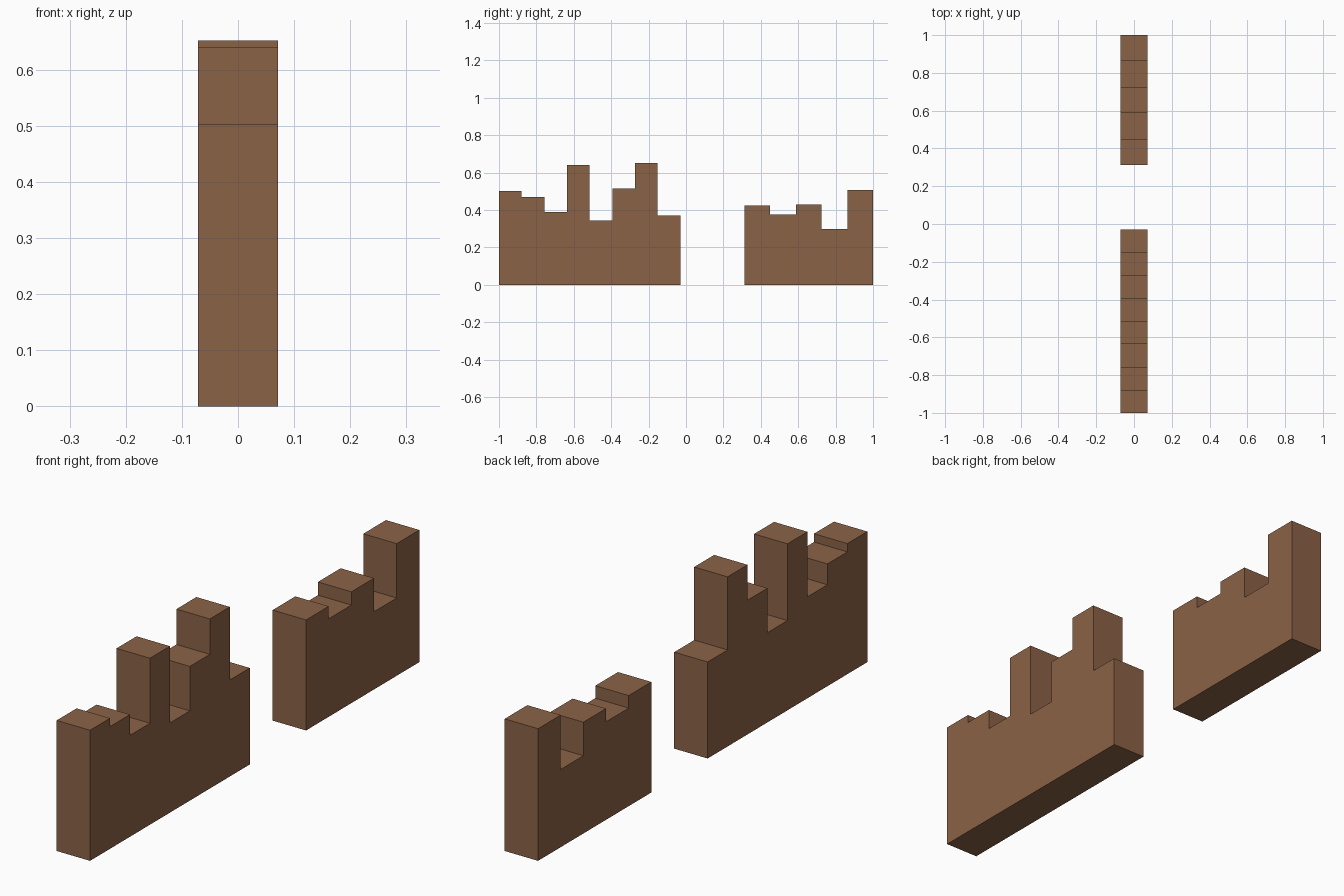
import bpy
import bmesh

default = bpy.data.objects.get("Cube")
if default:
    bpy.data.objects.remove(default, do_unlink=True)

HALF_THICKNESS = 0.071

# Single earthy brown for the whole ruin
brown = bpy.data.materials.new("earth_brown")
brown.use_nodes = True
colour = (0.26, 0.123, 0.061, 1.0)
brown.diffuse_color = colour
brown.node_tree.nodes["Principled BSDF"].inputs["Base Color"].default_value = colour


def broken_wall(name, y_start, y_end, heights):
    """Extrude a stepped skyline of equal-width columns into a solid wall."""
    step = (y_end - y_start) / len(heights)
    profile = [(y_start, 0.0)]
    for i, h in enumerate(heights):
        profile += [(y_start + i * step, h), (y_start + (i + 1) * step, h)]
    profile.append((y_end, 0.0))

    bm = bmesh.new()
    side = bm.faces.new([bm.verts.new((-HALF_THICKNESS, y, z)) for y, z in profile])
    result = bmesh.ops.extrude_face_region(bm, geom=[side], use_keep_orig=True)
    moved = [g for g in result["geom"] if isinstance(g, bmesh.types.BMVert)]
    bmesh.ops.translate(bm, verts=moved, vec=(2 * HALF_THICKNESS, 0, 0))
    bmesh.ops.recalc_face_normals(bm, faces=bm.faces)

    mesh = bpy.data.meshes.new(name)
    bm.to_mesh(mesh)
    bm.free()
    mesh.materials.append(brown)
    obj = bpy.data.objects.new(name, mesh)
    bpy.context.collection.objects.link(obj)
    return obj


# Long front section and short back section, with a gap between them
broken_wall("front_wall", -1.0, -0.03, [0.502, 0.47, 0.39, 0.64, 0.345, 0.516, 0.652, 0.371])
broken_wall("back_wall", 0.312, 1.0, [0.425, 0.377, 0.428, 0.299, 0.508])
